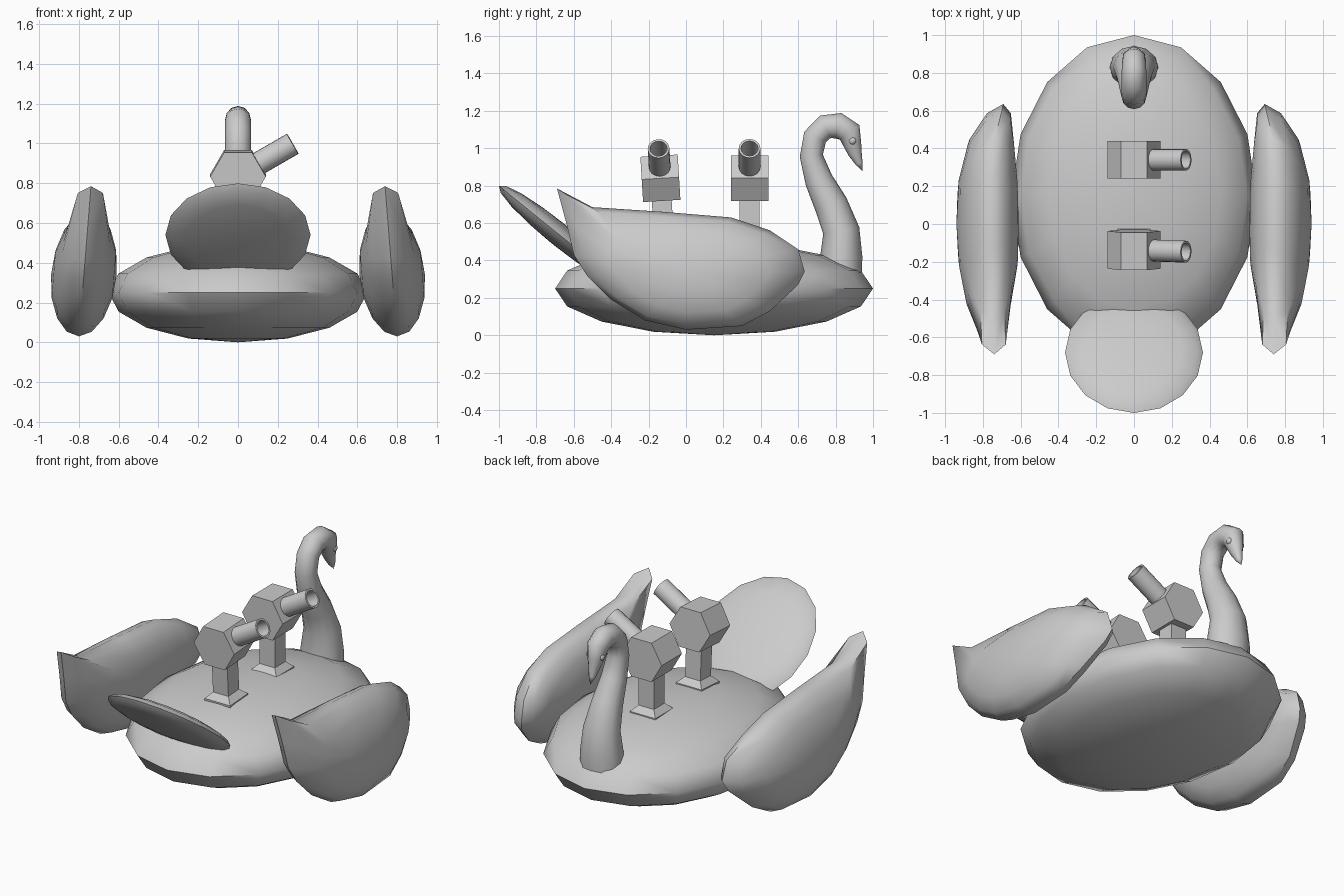
import bpy, bmesh
from math import sin, cos, pi, radians, sqrt
from mathutils import Vector, Matrix

if "Cube" in bpy.data.objects:
    bpy.data.objects.remove(bpy.data.objects["Cube"])


def make(name, bm, smooth=None):
    bmesh.ops.recalc_face_normals(bm, faces=bm.faces)
    me = bpy.data.meshes.new(name)
    bm.to_mesh(me)
    bm.free()
    ob = bpy.data.objects.new(name, me)
    bpy.context.collection.objects.link(ob)
    if smooth:
        bpy.ops.object.select_all(action='DESELECT')
        ob.select_set(True)
        bpy.context.view_layer.objects.active = ob
        bpy.ops.object.shade_smooth_by_angle(angle=radians(smooth))
    return ob


def ellipsoid(name, loc, scale, tilt=0.0, seg=16, rings=8):
    bm = bmesh.new()
    m = Matrix.Translation(loc) @ Matrix.Rotation(tilt, 4, 'X') @ Matrix.Diagonal((*scale, 1))
    # pole on the thin axis, first vertex on the y axis
    bmesh.ops.create_uvsphere(bm, u_segments=seg, v_segments=rings, radius=1, matrix=m)
    return make(name, bm, 60)


def loft(bm, rings):
    """Skin a list of vertex loops; a loop of one point closes to a tip."""
    loops = [[bm.verts.new(p) for p in r] for r in rings]
    for a, b in zip(loops, loops[1:]):
        n = max(len(a), len(b))
        for i in range(n):
            j = (i + 1) % n
            f = []
            for v in (a[i % len(a)], a[j % len(a)], b[j % len(b)], b[i % len(b)]):
                if v not in f:
                    f.append(v)
            bm.faces.new(f)
    return loops


# body and tail
ellipsoid("body", (0, 0.15, 0.25), (0.65, 0.85, 0.25))
ellipsoid("tail", (0, -0.68, 0.54), (0.365, 0.412, 0.062), radians(-39))

# wings: side outline inflated like a flattened ball, rear tip pulled out
OUTLINE = [(.635, .34), (.6, .46), (.45, .56), (.24, .63), (-.12, .66), (-.5, .685),
           (-.69, .785), (-.64, .6), (-.6, .43), (-.53, .32), (-.4, .19), (-.22, .08),
           (0, .03), (.3, .05), (.45, .13), (.6, .27)]
SOFT = {5: (-.42, .63), 6: (-.52, .57), 7: (-.58, .5)}  # rounder core inside the tip


def wing(name, side):
    def bend(x, y, z):
        x += 0.775 + 0.08 * (0.34 - z)
        if y > 0:
            x -= 0.085 * (y / 0.64) ** 4
        return (side * x, y, z)

    rings = []
    for k in range(9):
        a = -pi / 2 + pi * k / 8
        r, x = cos(a), 0.165 * sin(a)
        if k in (0, 8):
            rings.append([bend(x, 0, 0.34)])
            continue
        ring = []
        for i, (y, z) in enumerate(OUTLINE):
            if r < 0.9:
                y, z = SOFT.get(i, (y, z))
            ring.append(bend(x, y * r, 0.34 + (z - 0.34) * r))
        rings.append(ring)
    bm = bmesh.new()
    loft(bm, rings)
    make(name, bm, 50)


wing("right_wing", 1)
wing("left_wing", -1)

# neck, head and beak: (y, z, in-plane radius, x radius)
NECK = [(.83, .33, .11, .13), (.83, .42, .113, .128), (.83, .56, .098, .11),
        (.775, .70, .09, .09), (.71, .83, .075, .075), (.67, .96, .062, .065),
        (.69, 1.06, .064, .065), (.745, 1.115, .066, .065), (.815, 1.12, .07, .065),
        (.875, 1.085, .065, .062), (.89, 1.02, .048, .048), (.905, .97, .036, .032),
        (.925, .92, .02, .02)]
rings = []
for i, (y, z, r, rx) in enumerate(NECK):
    p, q = NECK[max(i - 1, 0)], NECK[min(i + 1, len(NECK) - 1)]
    t = Vector((0, q[0] - p[0], q[1] - p[1])).normalized()
    n = Vector((0, -t.z, t.y))
    c = Vector((0, y, z))
    rings.append([c + n * (r * cos(2 * pi * k / 12)) + Vector((rx * sin(2 * pi * k / 12), 0, 0))
                  for k in range(12)])
rings.append([Vector((0, .945, .877))])
bm = bmesh.new()
loops = loft(bm, rings)
bm.faces.new(loops[0])
make("neck_and_head", bm, 60)

for s, label in ((1, "right"), (-1, "left")):
    ellipsoid(label + "_eye", (s * 0.045, 0.89, 1.04), (0.014, 0.02, 0.02), 0, 10, 6)


# deck cannons: flared foot, square post, hexagonal housing, hollow barrel
def cannon(name, y, tilt):
    place = Matrix.Translation((0, y, 0.48)) @ Matrix.Rotation(tilt, 4, 'X')

    def square(h, z):
        return [place @ Vector((sx * h, sy * h, z)) for sx, sy in
                ((-1, -1), (1, -1), (1, 1), (-1, 1))]

    bm = bmesh.new()
    loft(bm, [square(.088, -.03), square(.088, .01), square(.053, .045), square(.053, .28)])
    make(name + "_post", bm)

    centre = place @ Matrix.Translation((0, 0, 0.36))
    bm = bmesh.new()
    hexes = [[centre @ Vector((.14 * cos(k * pi / 3), d, .14 * sin(k * pi / 3)))
              for k in range(6)] for d in (-.1, .1)]
    for loop in loft(bm, hexes):
        bm.faces.new(loop)
    make(name + "_housing", bm)

    aim = centre @ Matrix.Rotation(radians(60), 4, 'Y')
    bm = bmesh.new()
    rings = [[aim @ Vector((r * cos(k * pi / 8), r * sin(k * pi / 8), d)) for k in range(16)]
             for r, d in ((.058, .08), (.058, .318), (.046, .318), (.046, .13))]
    loops = loft(bm, rings)
    bm.faces.new(loops[-1])
    make(name + "_barrel", bm, 30)


cannon("front_cannon", -0.115, radians(3.5))
cannon("rear_cannon", 0.34, 0)
